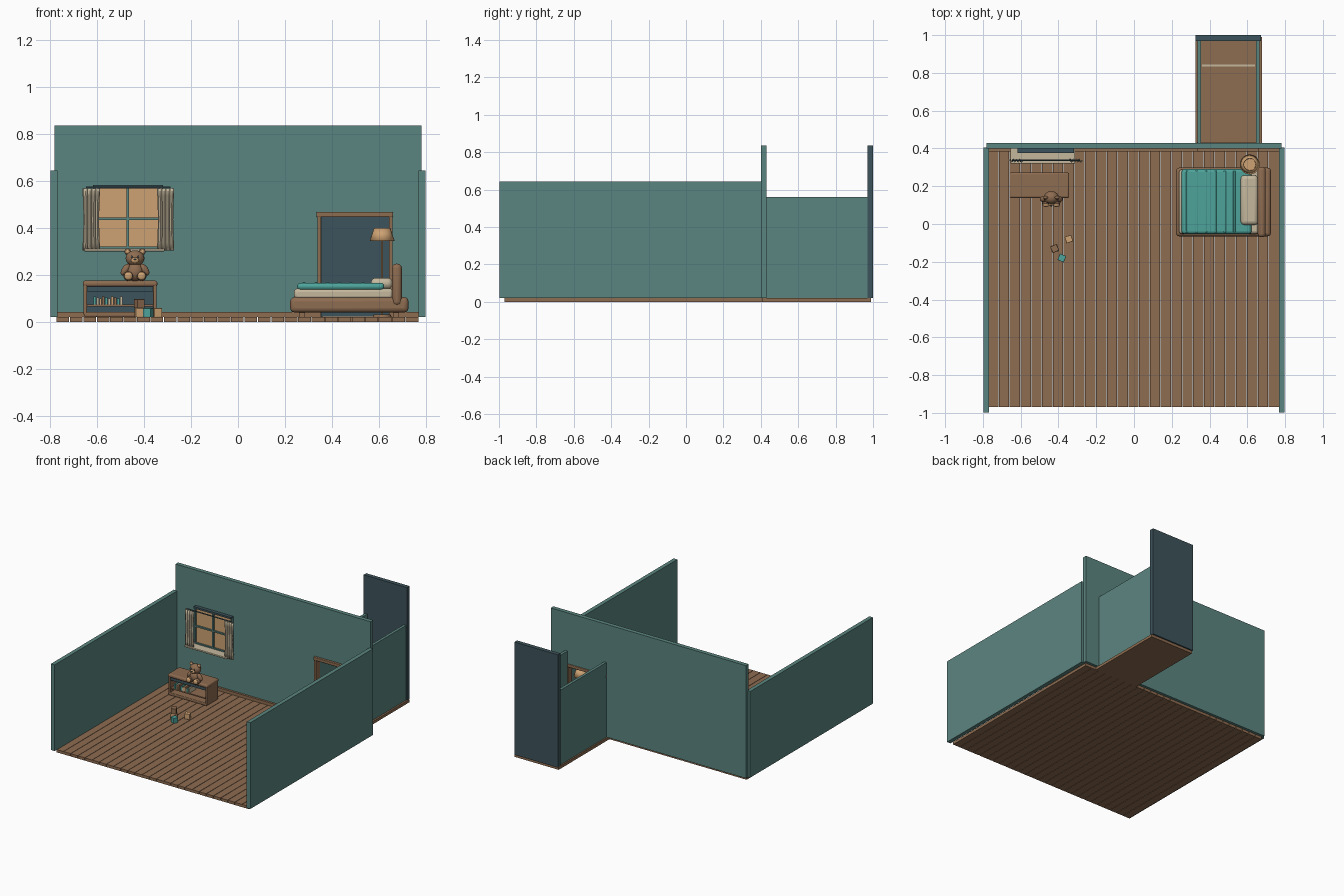
import bpy, bmesh, math
from mathutils import Matrix

if "Cube" in bpy.data.objects:
    bpy.data.objects.remove(bpy.data.objects["Cube"], do_unlink=True)


def material(name, rgb):
    m = bpy.data.materials.new(name)
    m.use_nodes = True
    m.diffuse_color = (*rgb, 1)
    bsdf = m.node_tree.nodes["Principled BSDF"]
    bsdf.inputs["Base Color"].default_value = (*rgb, 1)
    bsdf.inputs["Roughness"].default_value = 0.8
    return m


WALL = material("wall teal", (0.105, 0.235, 0.215))
WOOD = material("wood brown", (0.27, 0.15, 0.082))
DARK = material("dark slate", (0.047, 0.088, 0.106))
CREAM = material("cream", (0.56, 0.48, 0.34))
TAN = material("warm tan", (0.61, 0.36, 0.17))
TEAL = material("bright teal", (0.075, 0.37, 0.33))


def finish(name, bm, mat, smooth=False, bevel=0, segments=3):
    bmesh.ops.recalc_face_normals(bm, faces=bm.faces)
    me = bpy.data.meshes.new(name)
    bm.to_mesh(me)
    bm.free()
    ob = bpy.data.objects.new(name, me)
    bpy.context.collection.objects.link(ob)
    me.materials.append(mat)
    if bevel:
        mod = ob.modifiers.new("rounding", "BEVEL")
        mod.width, mod.segments = bevel, segments
        mod.limit_method = "ANGLE"
    if smooth or bevel:
        bpy.ops.object.select_all(action="DESELECT")
        ob.select_set(True)
        bpy.context.view_layer.objects.active = ob
        bpy.ops.object.shade_smooth_by_angle(angle=math.radians(40))
    return ob


def box(name, mat, x, y, z, bevel=0, turn=0):
    """Box from (min, max) ranges, optionally rounded and turned about z."""
    bm = bmesh.new()
    bmesh.ops.create_cube(bm, size=1)
    size = [r[1] - r[0] for r in (x, y, z)]
    mid = [(r[1] + r[0]) / 2 for r in (x, y, z)]
    bm.transform(Matrix.Translation(mid) @ Matrix.Rotation(turn, 4, "Z")
                 @ Matrix.Diagonal((*size, 1)))
    return finish(name, bm, mat, bevel=bevel)


def ball(name, mat, centre, radii, tilt=0):
    bm = bmesh.new()
    bmesh.ops.create_uvsphere(bm, u_segments=20, v_segments=12, radius=1)
    bm.transform(Matrix.Translation(centre) @ Matrix.Rotation(tilt, 4, "Y")
                 @ Matrix.Diagonal((*radii, 1)))
    return finish(name, bm, mat, smooth=True)


def cone(name, mat, x, y, z, r1, r2, sides=20, caps=True, along_x=False):
    bm = bmesh.new()
    bmesh.ops.create_cone(bm, cap_ends=caps, segments=sides, radius1=r1,
                          radius2=r2, depth=z[1] - z[0])
    if along_x:
        bm.transform(Matrix.Rotation(math.pi / 2, 4, "Y"))
    bm.transform(Matrix.Translation((x, y, (z[0] + z[1]) / 2)))
    return finish(name, bm, mat, smooth=True)


# Floor boards with open gaps
BOARDS, LEFT, WIDE = 27, -0.772, 0.0571
for i in range(BOARDS):
    x0 = LEFT + i * WIDE
    box("floor_board", WOOD, (x0, x0 + WIDE - 0.003), (-0.97, 0.41), (0, 0.02))

# Side walls
for side in (-1, 1):
    box("side_wall", WALL, sorted((side * 0.768, side * 0.797)),
        (-0.997, 0.405), (0.02, 0.643))

# Back wall with doorway
outline = [(-0.78, 0.02), (0.345, 0.02), (0.345, 0.455), (0.65, 0.455),
           (0.65, 0.02), (0.78, 0.02), (0.78, 0.835), (-0.78, 0.835)]
bm = bmesh.new()
face = bm.faces.new([bm.verts.new((x, 0.4, z)) for x, z in outline])
ext = bmesh.ops.extrude_face_region(bm, geom=[face])
bmesh.ops.translate(bm, vec=(0, 0.03, 0),
                    verts=[v for v in ext["geom"] if isinstance(v, bmesh.types.BMVert)])
finish("back_wall", bm, WALL)

# Skirting and door frame
box("skirting_left", WOOD, (-0.768, 0.34), (0.385, 0.4), (0.02, 0.042))
box("skirting_right", WOOD, (0.655, 0.768), (0.385, 0.4), (0.02, 0.042))
for x in (0.338, 0.642):
    box("door_jamb", WOOD, (x, x + 0.016), (0.386, 0.432), (0.02, 0.45))
box("door_header", WOOD, (0.333, 0.66), (0.383, 0.434), (0.445, 0.468), 0.004)

# Passage behind the door
box("passage_floor", WOOD, (0.325, 0.677), (0.41, 0.99), (0, 0.02))
for x in (0.335, 0.645):
    box("passage_wall", WALL, (x, x + 0.02), (0.43, 0.97), (0.02, 0.56))
box("passage_end", DARK, (0.325, 0.672), (0.97, 1.0), (0.02, 0.835))
box("passage_strip", CREAM, (0.36, 0.64), (0.835, 0.845), (0.02, 0.024))

# Window
box("window_pane", TAN, (-0.61, -0.325), (0.393, 0.4), (0.31, 0.575))
for x in (-0.617, -0.474, -0.329):
    box("window_upright", WALL, (x, x + 0.011), (0.382, 0.4), (0.31, 0.575))
for z in (0.434, 0.31):
    box("window_crossbar", WALL, (-0.617, -0.318), (0.382, 0.4), (z, z + 0.01))
box("window_head", DARK, (-0.617, -0.318), (0.375, 0.4), (0.568, 0.581))
box("window_sill", CREAM, (-0.655, -0.312), (0.32, 0.4), (0.3, 0.312), 0.003)
cone("curtain_rod", DARK, -0.467, 0.338, (0.568 - 0.18, 0.568 + 0.18),
     0.004, 0.004, 10).rotation_euler = (0, 0, 0)
rod = bpy.data.objects["curtain_rod"]
rod.data.transform(Matrix.Translation((-0.467, 0.338, 0.572)) @ Matrix.Rotation(math.pi / 2, 4, "Y")
                   @ Matrix.Translation((0.467, -0.338, -0.568)))

# Pleated curtains
for start, end in ((-0.662, -0.59), (-0.345, -0.275)):
    bm = bmesh.new()
    bmesh.ops.create_grid(bm, x_segments=32, y_segments=8, size=0.5)
    for v in bm.verts:
        u, t = v.co.x + 0.5, v.co.y + 0.5
        gather = 1 - 0.12 * math.sin(math.pi * t)
        mid = (start + end) / 2
        v.co = (mid + (u - 0.5) * (end - start) * gather,
                0.338 + 0.008 * math.sin(u * 8 * math.pi), 0.303 + 0.265 * t)
    cloth = finish("curtain", bm, CREAM, smooth=True)
    cloth.modifiers.new("thickness", "SOLIDIFY").thickness = 0.004

# Bookcase: rounded top and base, sides, back, shelf
box("case_top", WOOD, (-0.66, -0.343), (0.138, 0.272), (0.15, 0.175), 0.009)
box("case_base", WOOD, (-0.655, -0.348), (0.14, 0.27), (0.022, 0.042), 0.005)
for x in (-0.657, -0.361):
    box("case_side", WOOD, (x, x + 0.015), (0.14, 0.27), (0.03, 0.165), 0.004)
box("case_back", DARK, (-0.65, -0.352), (0.245, 0.266), (0.035, 0.16))
box("case_shelf", WOOD, (-0.645, -0.358), (0.148, 0.25), (0.066, 0.074))
box("case_rail", DARK, (-0.645, -0.358), (0.148, 0.25), (0.128, 0.152))
for i in range(10):
    x0 = -0.615 + i * 0.0125
    box("book", (TEAL, CREAM, TAN, WOOD)[i % 4], (x0, x0 + 0.0105),
        (0.15, 0.225), (0.074, 0.108 - 0.004 * (i % 3)))

# Toy bear
BX, BY = -0.438, 0.14
ball("bear_body", WOOD, (BX, BY, 0.213), (0.037, 0.032, 0.04))
ball("bear_head", WOOD, (BX, BY, 0.27), (0.04, 0.034, 0.034))
ball("bear_muzzle", TAN, (BX, BY - 0.031, 0.261), (0.017, 0.013, 0.013))
ball("bear_nose", DARK, (BX, BY - 0.043, 0.266), (0.006, 0.004, 0.004))
for s in (-1, 1):
    ball("bear_ear", WOOD, (BX + s * 0.031, BY, 0.298), (0.014, 0.008, 0.014))
    ball("bear_inner_ear", TAN, (BX + s * 0.031, BY - 0.006, 0.298), (0.008, 0.004, 0.008))
    ball("bear_eye", DARK, (BX + s * 0.014, BY - 0.031, 0.277), (0.004, 0.003, 0.004))
    ball("bear_arm", WOOD, (BX + s * 0.041, BY - 0.008, 0.222), (0.015, 0.015, 0.028), -s * 0.6)
    ball("bear_leg", WOOD, (BX + s * 0.028, BY - 0.018, 0.194), (0.021, 0.03, 0.02))
    ball("bear_sole", TAN, (BX + s * 0.028, BY - 0.04, 0.195), (0.018, 0.01, 0.018))

# Toy blocks
for mat, x, y, z, turn in ((TAN, -0.42, -0.13, 0.02, 0.2), (WOOD, -0.42, -0.13, 0.058, 0.45),
                           (TEAL, -0.382, -0.18, 0.02, -0.4), (TAN, -0.345, -0.08, 0.02, 0.3)):
    box("toy_block", mat, (x - 0.018, x + 0.018), (y - 0.018, y + 0.018),
        (z, z + 0.038), 0.002, turn)

# Bed
box("bed_base", WOOD, (0.222, 0.725), (-0.065, 0.298), (0.04, 0.105), 0.018)
box("headboard", WOOD, (0.655, 0.697), (-0.07, 0.303), (0.068, 0.247), 0.018)
for x in (0.26, 0.66):
    for y in (-0.03, 0.24):
        box("bed_foot", WOOD, (x, x + 0.025), (y, y + 0.025), (0.02, 0.05))
box("mattress", CREAM, (0.238, 0.66), (-0.052, 0.288), (0.095, 0.142), 0.015)
box("blanket", TEAL, (0.252, 0.622), (-0.052, 0.29), (0.135, 0.166), 0.014)
for i in range(6):
    x0 = 0.275 + i * 0.05
    box("blanket_ridge", TEAL, (x0, x0 + 0.012), (-0.045, 0.283), (0.155, 0.169), 0.004)
box("pillow", CREAM, (0.565, 0.657), (-0.005, 0.258), (0.14, 0.187), 0.02)

# Floor lamp
LX, LY = 0.613, 0.315
cone("lamp_base", WOOD, LX, LY, (0.02, 0.032), 0.04, 0.035)
cone("lamp_pole", TAN, LX, LY, (0.03, 0.385), 0.004, 0.004, 10)
shade = cone("lamp_shade", TAN, LX, LY, (0.345, 0.4), 0.053, 0.034, 20, caps=False)
shade.modifiers.new("thickness", "SOLIDIFY").thickness = 0.003
cone("lamp_diffuser", TAN, LX, LY, (0.385, 0.39), 0.037, 0.035)
